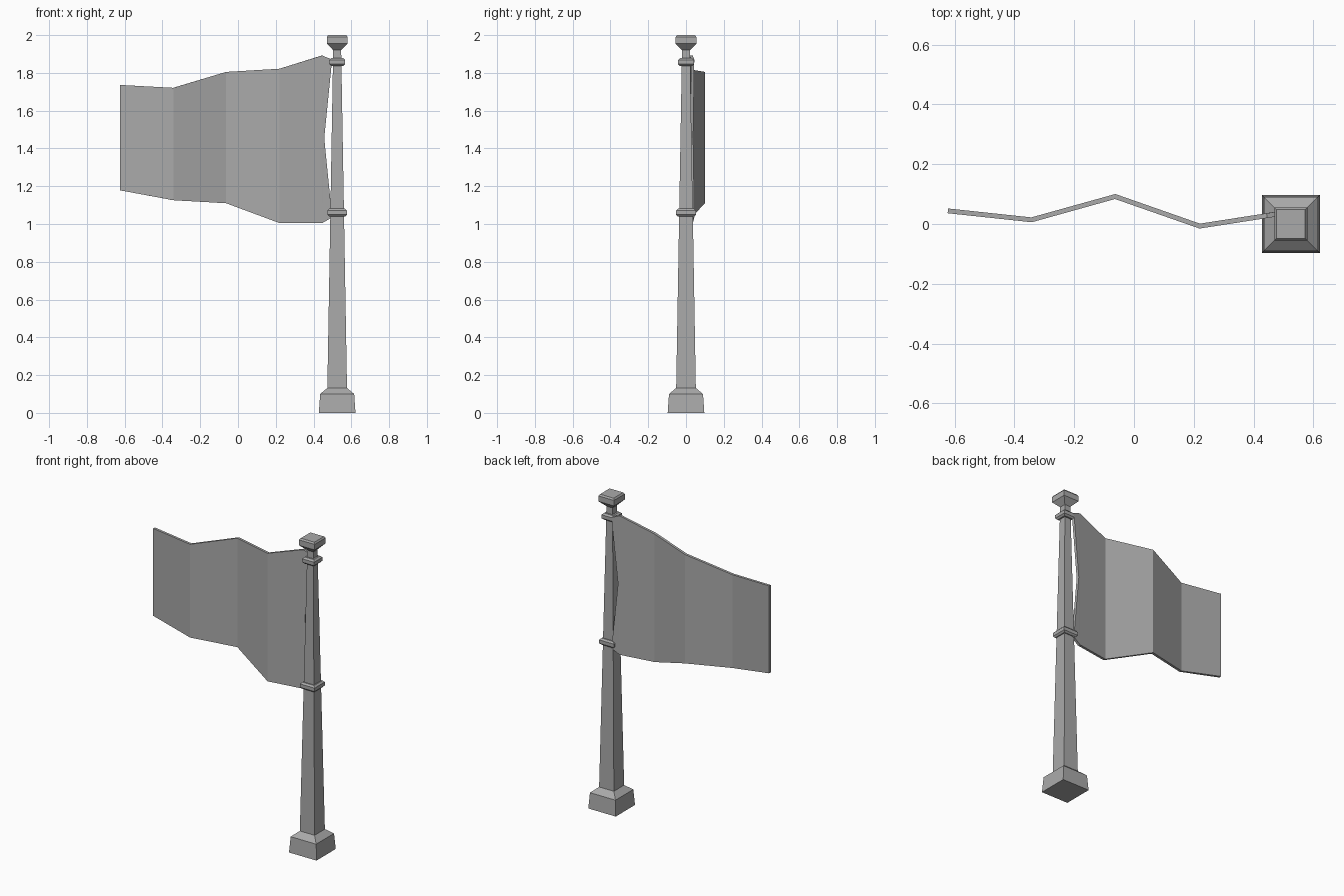
import bpy, bmesh

if "Cube" in bpy.data.objects:
    bpy.data.objects.remove(bpy.data.objects["Cube"], do_unlink=True)

POLE_X = 0.525

grey = bpy.data.materials.new("plain grey")
grey.diffuse_color = (0.4, 0.4, 0.4, 1)
grey.use_nodes = True
grey.node_tree.nodes["Principled BSDF"].inputs["Base Color"].default_value = (0.4, 0.4, 0.4, 1)


def make_object(name, bm):
    bmesh.ops.recalc_face_normals(bm, faces=bm.faces[:])
    mesh = bpy.data.meshes.new(name)
    bm.to_mesh(mesh)
    bm.free()
    mesh.materials.append(grey)
    obj = bpy.data.objects.new(name, mesh)
    bpy.context.collection.objects.link(obj)
    return obj


def square_stack(name, profile):
    """Loft square sections given as (half width, height)."""
    bm = bmesh.new()
    rings = [[bm.verts.new((POLE_X + sx * h, sy * h, z))
              for sx, sy in ((-1, -1), (1, -1), (1, 1), (-1, 1))] for h, z in profile]
    for low, high in zip(rings, rings[1:]):
        for i in range(4):
            j = (i + 1) % 4
            bm.faces.new((low[i], low[j], high[j], high[i]))
    bm.faces.new(rings[0])
    bm.faces.new(rings[-1])
    return make_object(name, bm)


# Pole: flared foot and tapering shaft
square_stack("pole", [(0.097, 0), (0.09, 0.1), (0.052, 0.132), (0.021, 1.93)])

# Cap: flared underside and bevelled top
square_stack("pole_cap", [(0.021, 1.92), (0.055, 1.955), (0.055, 1.99), (0.048, 2.0)])

# Clasps: bulging collars round the pole
for name, z, r in (("upper_clasp", 1.857, 0.042), ("lower_clasp", 1.06, 0.052)):
    square_stack(name, [(r - 0.010, z - 0.021), (r, z - 0.011),
                        (r, z + 0.011), (r - 0.010, z + 0.021)])

# Flag: folded panels as columns of (x, y, bottom, top)
columns = [(-0.623, 0.044, 1.178, 1.736), (-0.343, 0.014, 1.126, 1.721),
           (-0.063, 0.092, 1.110, 1.805), (0.220, -0.007, 1.005, 1.822),
           (0.445, 0.028, 1.005, 1.892)]
bm = bmesh.new()
pairs = [(bm.verts.new((x, y, b)), bm.verts.new((x, y, t))) for x, y, b, t in columns]
for (b0, t0), (b1, t1) in zip(pairs, pairs[1:]):
    bm.faces.new((b0, b1, t1, t0))
# Hoist edge, pinched between the two clasps
tip_low, pinch, tip_high = [bm.verts.new(p) for p in (
    (0.497, 0.036, 1.035), (0.455, 0.030, 1.455), (0.497, 0.036, 1.87))]
bottom, top = pairs[-1]
bm.faces.new((bottom, tip_low, pinch))
bm.faces.new((bottom, pinch, top))
bm.faces.new((pinch, tip_high, top))
flag = make_object("flag", bm)
cloth = flag.modifiers.new("thickness", 'SOLIDIFY')
cloth.thickness = 0.016
cloth.offset = 0
cloth.use_even_offset = True
